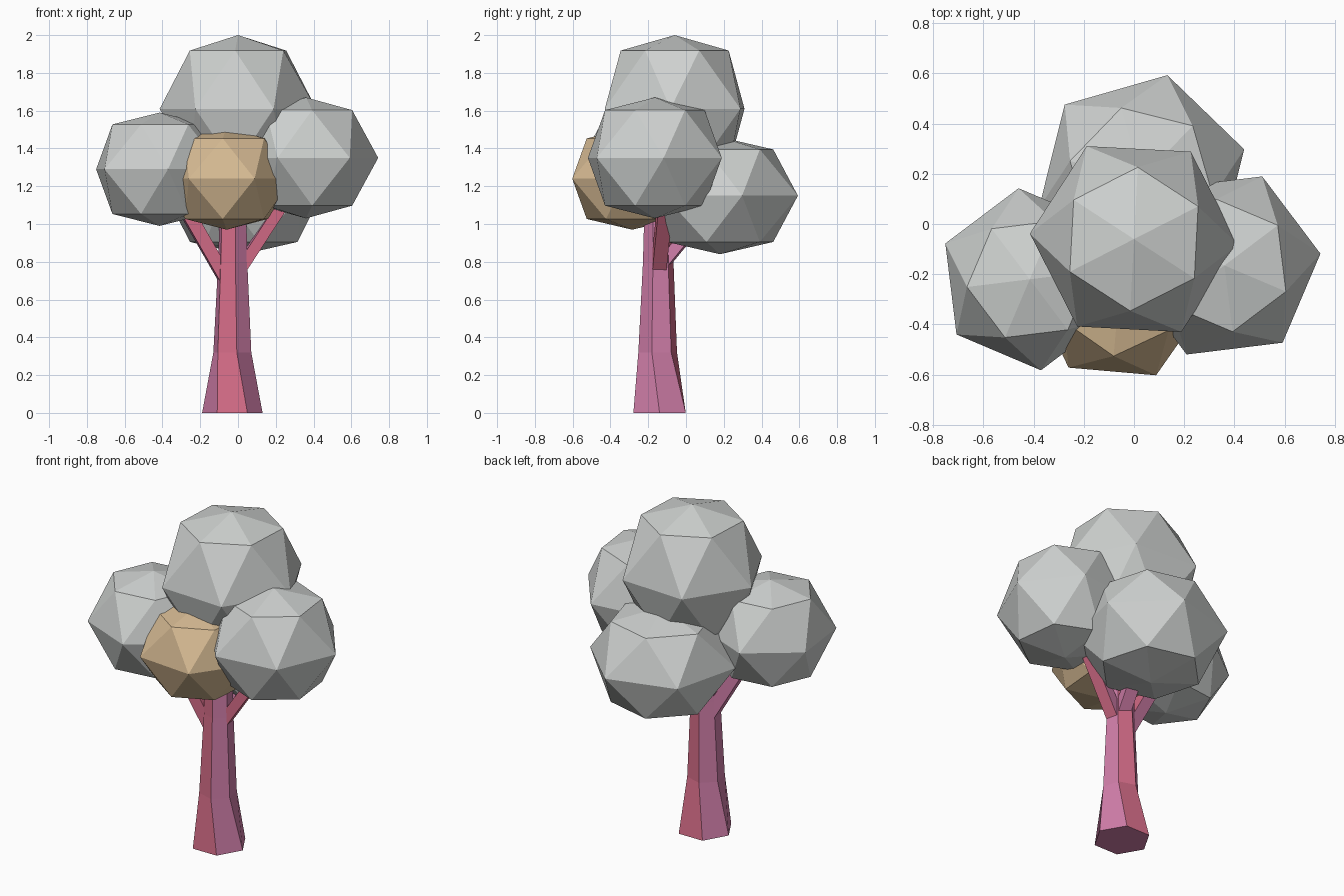
import bpy, bmesh, math
from mathutils import Vector, Matrix

if "Cube" in bpy.data.objects:
    bpy.data.objects.remove(bpy.data.objects["Cube"])


def material(name, rgb):
    m = bpy.data.materials.new(name)
    m.diffuse_color = (*rgb, 1)
    m.use_nodes = True
    m.node_tree.nodes["Principled BSDF"].inputs["Base Color"].default_value = m.diffuse_color
    return m


GREY = material("pale grey", (0.62, 0.64, 0.63))
TAN = material("tan", (0.67, 0.49, 0.29))
RED = material("rose red", (0.66, 0.15, 0.245))
PINK = material("mauve pink", (0.64, 0.21, 0.40))


def finish(bm, name, mats, rule=None):
    bmesh.ops.recalc_face_normals(bm, faces=bm.faces)
    bm.normal_update()
    if rule:
        for f in bm.faces:
            f.material_index = rule(f.normal)
    me = bpy.data.meshes.new(name)
    bm.to_mesh(me)
    bm.free()
    for m in mats:
        me.materials.append(m)
    ob = bpy.data.objects.new(name, me)
    bpy.context.collection.objects.link(ob)
    return ob


def loft(bm, rings, caps=True):
    """Join rings of equal count with straight side faces."""
    n = len(rings[0])
    vs = [[bm.verts.new(p) for p in r] for r in rings]
    for a, b in zip(vs, vs[1:]):
        for i in range(n):
            j = (i + 1) % n
            bm.faces.new((a[i], a[j], b[j], b[i]))
    if caps:
        bm.faces.new(vs[0])
        bm.faces.new(vs[-1])


def hexagon(c, r, turn):
    return [Vector((c[0] + r * math.cos(math.radians(turn + 60 * i)),
                    c[1] + r * math.sin(math.radians(turn + 60 * i)), c[2])) for i in range(6)]


def leaf_ball(name, c, r, h, turn, mat):
    """Faceted ball: two poles and three six-sided rings, alternately staggered."""
    bm = bmesh.new()
    x, y, z = c
    levels = [(0.69 * r, -0.79 * h, 30), (r, 0, 0), (0.69 * r, 0.79 * h, 30)]
    low, mid, high = [[bm.verts.new(p) for p in hexagon((x, y, z + dz), rr, turn + t)]
                      for rr, dz, t in levels]
    bottom, top = bm.verts.new((x, y, z - h)), bm.verts.new((x, y, z + h))
    for i in range(6):
        j = (i + 1) % 6
        for ring, pole in ((low, bottom), (high, top)):
            bm.faces.new((ring[i], ring[j], pole))
            bm.faces.new((mid[i], mid[j], ring[i]))
            bm.faces.new((ring[i], ring[j], mid[j]))
    finish(bm, name, [mat])


# Leaf balls: centre, radius, half height, turn
leaf_ball("top_leaves", (0.0, -0.06, 1.61), 0.415, 0.39, -3, GREY)
leaf_ball("left_leaves", (-0.415, -0.22, 1.29), 0.365, 0.30, 37, GREY)
leaf_ball("right_leaves", (0.36, -0.165, 1.35), 0.385, 0.32, 7, GREY)
leaf_ball("back_leaves", (0.03, 0.18, 1.15), 0.425, 0.31, 76, GREY)
leaf_ball("front_leaves", (-0.06, -0.285, 1.24), 0.35, 0.27, 55, TAN)

# Six-sided trunk, flared at the foot and slightly twisted
bm = bmesh.new()
loft(bm, [hexagon((-0.03, -0.14, 0), 0.16, 0),
          hexagon((-0.03, -0.15, 0.32), 0.105, -17),
          hexagon((-0.028, -0.147, 0.8), 0.082, -20),
          hexagon((-0.025, -0.145, 1.3), 0.07, -22)])
finish(bm, "trunk", [RED, PINK], lambda n: 0 if abs(n.y) > 0.89 else 1)


# Square branches growing into the leaf balls
def branch(name, a, b, wide, deep, rule):
    a, b = Vector(a), Vector(b)
    d = (b - a).normalized()
    side = d.cross(Vector((0, 0, 1))).normalized()
    up = side.cross(d)
    bm = bmesh.new()
    loft(bm, [[p + side * sx * wide / 2 + up * sy * deep / 2
               for sx, sy in ((-1, -1), (1, -1), (1, 1), (-1, 1))] for p in (a, b)])
    finish(bm, name, [RED, PINK], rule)


def red_front(n):
    return 0 if n.y < -0.4 or n.x > 0.4 else 1


branch("left_branch", (-0.055, -0.15, 0.69), (-0.36, -0.19, 1.22), 0.075, 0.07, red_front)
branch("right_branch", (0.01, -0.145, 0.76), (0.31, -0.10, 1.22), 0.075, 0.06, red_front)
branch("back_branch", (-0.01, -0.12, 0.79), (0.03, 0.12, 1.08), 0.075, 0.06, lambda n: 1)
